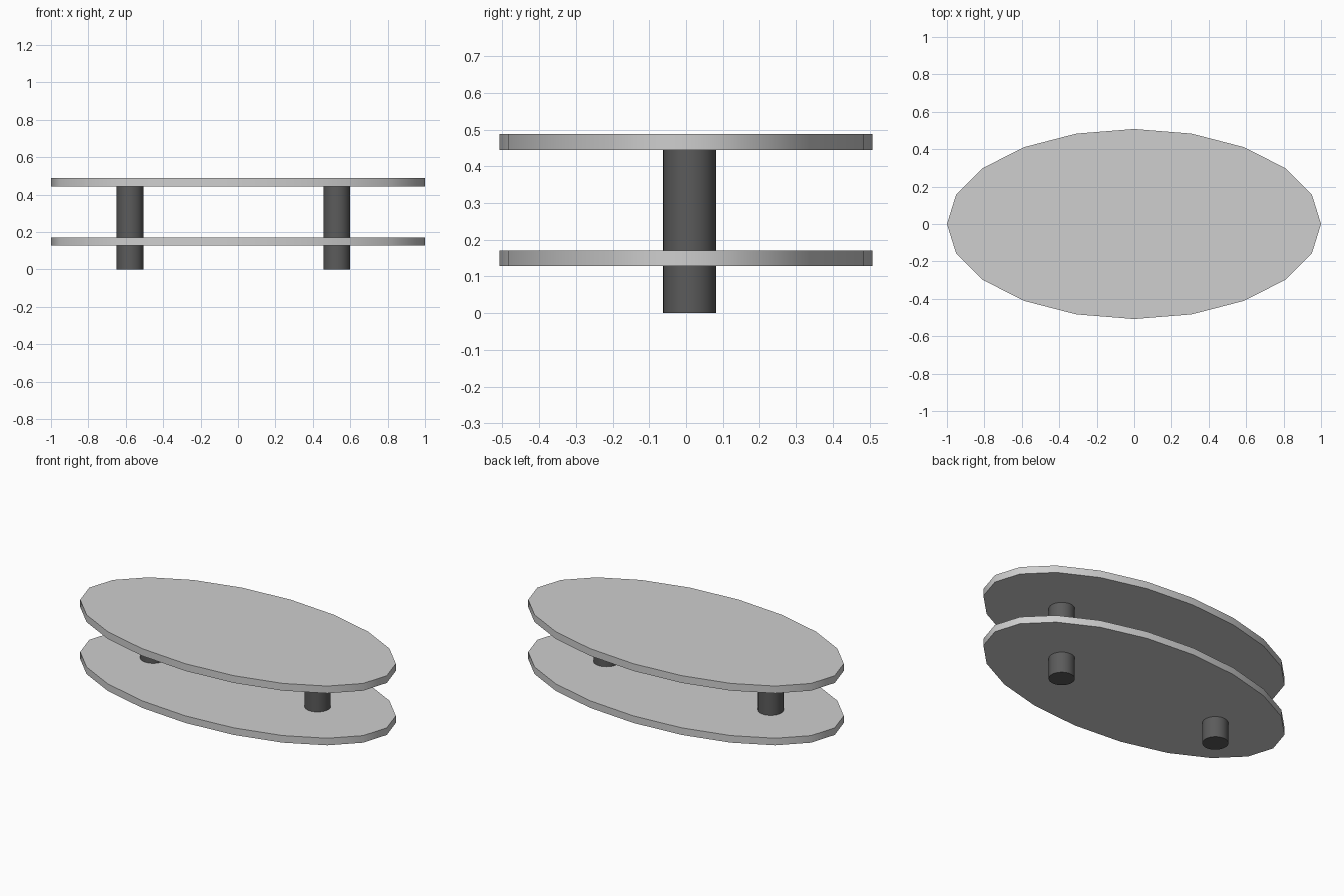
import bpy
import math

cube = bpy.data.objects.get("Cube")
if cube:
    bpy.data.objects.remove(cube, do_unlink=True)


def make_material(name, value):
    mat = bpy.data.materials.new(name)
    mat.use_nodes = True
    colour = (value, value, value, 1)
    mat.diffuse_color = colour
    mat.node_tree.nodes["Principled BSDF"].inputs["Base Color"].default_value = colour
    return mat


def make_disc(name, sides, radii, centre, bottom, top, mat):
    """Upright elliptical prism between two heights."""
    bpy.ops.mesh.primitive_cylinder_add(
        vertices=sides, radius=1, depth=1,
        location=(centre[0], centre[1], (bottom + top) / 2))
    obj = bpy.context.object
    obj.name = name
    obj.scale = (radii[0], radii[1], top - bottom)
    bpy.ops.object.transform_apply(location=False, rotation=False, scale=True)
    obj.data.materials.append(mat)
    bpy.ops.object.shade_smooth_by_angle(angle=math.radians(40))
    return obj


light_grey = make_material("light grey", 0.62)
dark_grey = make_material("dark grey", 0.105)

# Two matching oval boards
for name, bottom, top in (("lower_shelf", 0.128, 0.171), ("table_top", 0.444, 0.488)):
    make_disc(name, 20, (1, 0.508), (0, 0), bottom, top, light_grey)

# Round legs running through the lower shelf
for name, x in (("right_leg", -0.577), ("left_leg", 0.528)):
    make_disc(name, 32, (0.072, 0.072), (x, 0.01), 0, 0.444, dark_grey)
